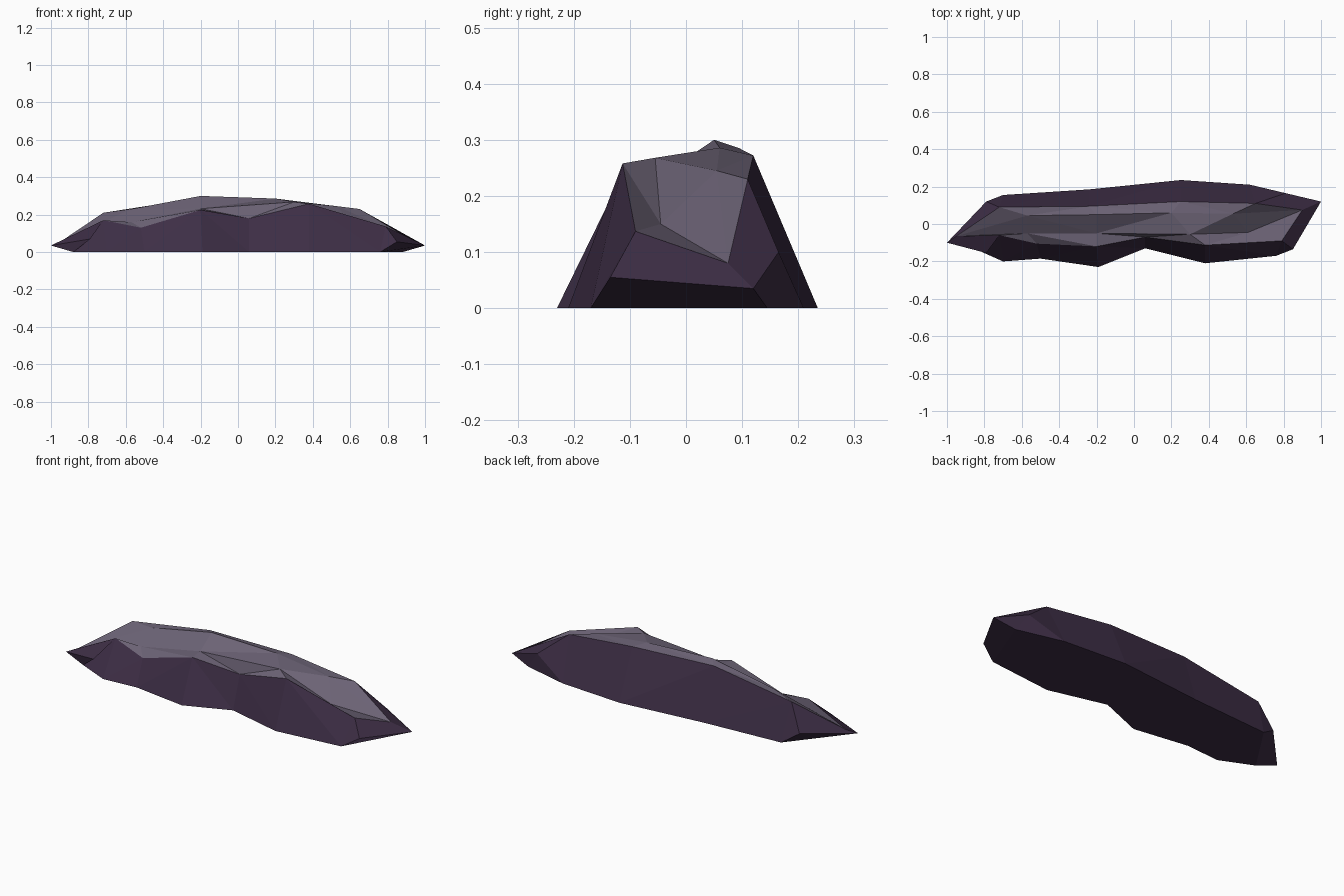
import bpy
import bmesh

cube = bpy.data.objects.get("Cube")
if cube:
    bpy.data.objects.remove(cube)


def material(name, colour):
    mat = bpy.data.materials.new(name)
    mat.use_nodes = True
    mat.diffuse_color = (*colour, 1)
    mat.node_tree.nodes["Principled BSDF"].inputs["Base Color"].default_value = (*colour, 1)
    return mat


bm = bmesh.new()
SIDE, TOP = 0, 1


def v(x, y, z=0.0):
    return bm.verts.new((x, y, z))


def rail(*points):
    return [v(*p) for p in points]


def face(mat, *verts):
    bm.faces.new(verts).material_index = mat


def bridge(mat, a, b):
    """Join two rails running left to right with a strip of triangles."""
    i = j = 0
    while i < len(a) - 1 or j < len(b) - 1:
        step_a = j == len(b) - 1 or (i < len(a) - 1 and a[i + 1].co.x <= b[j + 1].co.x)
        third = a[i + 1] if step_a else b[j + 1]
        if len({a[i], b[j], third}) == 3:
            face(mat, a[i], b[j], third)
        i, j = (i + 1, j) if step_a else (i, j + 1)


# Pointed ends, the facets beside them and the ends of the top
tip_l, tip_r = v(-1, -.1, .035), v(1, .12, .035)
end_l, end_r = v(-.95, -.065, .055), v(.9, .075, .08)
front_l, front_r = v(-.79, -.155, .07), v(.85, -.135, .055)
back_l, back_r = v(-.79, .12, .06), v(.81, .165, .1)

# Outline on the ground
foot_front = rail((-.88, -.12), (-.7, -.2), (-.5, -.185), (-.19, -.23),
                  (.06, -.13), (.38, -.21), (.76, -.17))
foot_back = rail((-.7, .155), (-.24, .185), (.25, .235), (.62, .21), (.88, .145))

# Upper rims and the sunken step between them
lip_front = rail((-.72, -.06, .17), (-.52, -.105, .13), (-.2, -.12, .225),
                 (.06, -.07, .18), (.38, -.113, .258), (.79, -.09, .137))
lip_back = rail((-.72, .09, .21), (-.24, .095, .285), (.25, .12, .272), (.65, .11, .23))
step_low = rail((-.57, -.05, .16), (-.2, -.05, .232), (.3, -.055, .268), (.61, -.045, .15))
step_high = rail((-.57, .045, .23), (-.2, .05, .3), (.2, .06, .286), (.53, .055, .245))

# Long sides
bridge(SIDE, foot_front, [front_l, *lip_front, front_r])
bridge(SIDE, foot_back, [back_l, *lip_back, back_r])

# Top strips
strips = [[end_l, *r, end_r] for r in (lip_front, step_low, step_high, lip_back)]
for a, b in zip(strips, strips[1:]):
    bridge(TOP, a, b)

# Facets around each pointed end
for tip, end, near, far, near_lip, far_lip, near_foot, far_foot in (
        (tip_l, end_l, front_l, back_l, lip_front[0], lip_back[0], foot_front[0], foot_back[0]),
        (tip_r, end_r, back_r, front_r, lip_back[-1], lip_front[-1], foot_back[-1], foot_front[-1])):
    face(SIDE, tip, near, near_foot)
    face(SIDE, tip, near_foot, far_foot, far)
    face(SIDE, tip, end, near_lip, near)
    face(SIDE, tip, far, far_lip, end)

# Underside
face(SIDE, *foot_front, *reversed(foot_back))

bmesh.ops.recalc_face_normals(bm, faces=bm.faces)
mesh = bpy.data.meshes.new("rock_ridge")
bm.to_mesh(mesh)
bm.free()
mesh.materials.append(material("dark purple rock", (.047, .027, .06)))
mesh.materials.append(material("grey purple rock", (.15, .125, .18)))
bpy.context.collection.objects.link(bpy.data.objects.new("rock_ridge", mesh))
